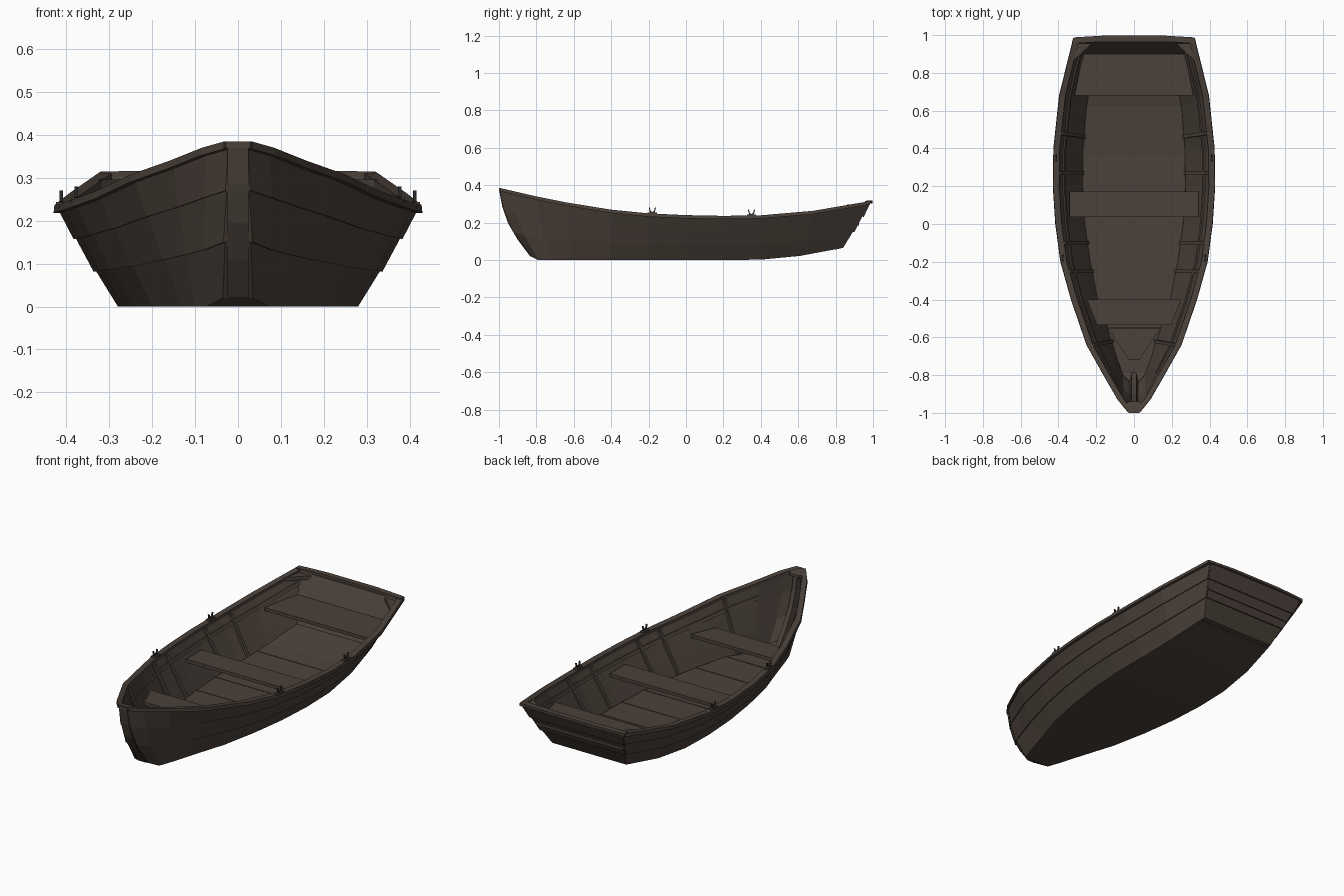
import bpy, bmesh, math
from mathutils import Vector as V

if "Cube" in bpy.data.objects:
    bpy.data.objects.remove(bpy.data.objects["Cube"])

wood = bpy.data.materials.new("dark_wood")
wood.diffuse_color = (0.07, 0.053, 0.042, 1)
wood.use_nodes = True
wood.node_tree.nodes["Principled BSDF"].inputs["Base Color"].default_value = wood.diffuse_color
metal = bpy.data.materials.new("dark_metal")
metal.diffuse_color = (0.03, 0.03, 0.03, 1)
metal.use_nodes = True
metal.node_tree.nodes["Principled BSDF"].inputs["Base Color"].default_value = metal.diffuse_color

# Hull stations: chine point and gunwale point
chine = [V(p) for p in [(.035, -.83, .02), (.075, -.79, 0), (.10, -.72, 0), (.13, -.62, 0),
         (.20, -.40, 0), (.24, -.20, 0), (.268, 0, 0), (.28, .20, 0), (.277, .40, .002),
         (.26, .61, .022), (.225, .84, .065)]]
gun = [V(p) for p in [(.022, -.995, .373), (.075, -.93, .358), (.15, -.80, .328), (.24, -.64, .296),
       (.322, -.40, .257), (.378, -.20, .237), (.405, 0, .228), (.418, .20, .224), (.415, .40, .227),
       (.385, .68, .251), (.31, .985, .303)]]
BULGE = [.035, .025, .01] + [0] * 8
N = len(gun)


def loft(name, rings, mirror=False, mat=wood):
    """Closed solid through a list of equal-sized rings."""
    bm = bmesh.new()
    loops = [[bm.verts.new(p) for p in r] for r in rings]
    n = len(loops[0])
    for a, b in zip(loops, loops[1:]):
        for i in range(n):
            j = (i + 1) % n
            bm.faces.new((a[i], a[j], b[j], b[i]))
    bm.faces.new(loops[0])
    bm.faces.new(loops[-1][::-1])
    bmesh.ops.recalc_face_normals(bm, faces=bm.faces)
    me = bpy.data.meshes.new(name)
    bm.to_mesh(me)
    bm.free()
    me.materials.append(mat)
    ob = bpy.data.objects.new(name, me)
    bpy.context.collection.objects.link(ob)
    if mirror:
        ob.modifiers.new("Mirror", 'MIRROR').use_mirror_merge = False
    return ob


def slab(name, outline, top, thick, mirror=False):
    """Flat board from a plan outline."""
    return loft(name, [[(x, y, z) for x, y in outline] for z in (top - thick, top)], mirror)


def side(i, f):
    p = chine[i].lerp(gun[i], f)
    p.y -= BULGE[i] * math.sin(math.pi * f)
    return p


def inset(p, d):
    return V((max(p.x - d, 0), p.y, p.z))


def at(y, f):
    """Hull side point at any length position."""
    for i in range(N - 1):
        if gun[i].y <= y <= gun[i + 1].y:
            t = (y - gun[i].y) / (gun[i + 1].y - gun[i].y)
            return side(i, f).lerp(side(i + 1, f), t)


# Lapped side planks
cuts = [0, .38, .72, 1]
for k in range(3):
    lap = .004 if k else 0
    rings = []
    for i in range(N):
        lo, hi = side(i, cuts[k]), side(i, cuts[k + 1])
        rings.append([lo + V((lap, 0, -lap)), hi, inset(hi, .018), inset(lo, .018)])
    loft("side_plank_%d" % (k + 1), rings, True)

# Bottom
loft("bottom", [[(-c.x, c.y, c.z), (c.x, c.y, c.z), (c.x - .008, c.y, c.z + .02),
                 (-c.x + .008, c.y, c.z + .02)] for c in chine])

# Transom planks
for k in range(3):
    lo, hi = side(N - 1, cuts[k]), side(N - 1, cuts[k + 1])
    lap = .006 if k else 0
    rings = []
    for s in (-1, 1):
        rings.append([(s * lo.x, lo.y + lap, lo.z - lap), (s * hi.x, hi.y, hi.z),
                      (s * hi.x, hi.y - .025, hi.z), (s * lo.x, lo.y - .025, lo.z)])
    loft("transom_plank_%d" % (k + 1), rings)
loft("transom_cap", [[(x, y - .032, z), (x, y, z), (x, y, z + .014), (x, y - .032, z + .014)]
     for x, y, z in [(-.318, .988, .301), (-.15, .998, .303), (.15, .998, .303), (.318, .988, .301)]])

# Stem post
stem = [side(0, f) for f in (0, .25, .5, .75, 1)]
loft("stem_post", [[(-.025, p.y - .004, p.z), (.025, p.y - .004, p.z),
                    (.012, p.y + .045, p.z), (-.012, p.y + .045, p.z)] for p in stem])

# Gunwale rail and inner stringer
loft("gunwale", [[(g.x + .012, g.y, g.z - .006), (g.x + .01, g.y, g.z + .012),
                  (max(g.x - .022, 0), g.y, g.z + .012), (max(g.x - .022, 0), g.y, g.z - .006)]
                 for g in gun], True)
loft("inner_stringer", [[inset(side(i, f), d) for f, d in
     ((.78, .016), (.84, .016), (.84, .026), (.78, .026))] for i in range(2, N)], True)

# Breasthook and stern knees
loft("breasthook", [[(-x, y, z - .015), (x, y, z - .015), (x, y, z), (-x, y, z)]
     for x, y, z in [(.028, -1, .385), (.05, -.965, .377), (.03, -.94, .37)]])
slab("stern_knee", [(.305, .96), (.215, .96), (.25, .93), (.325, .86)], .296, .02, True)

# Ribs
for y in (-.64, -.25, -.1, .27, .48):
    ring = []
    for f in (.04, .35, .7, .98):
        p = at(y, f)
        ring.append([inset(p, .015) + V((0, -.009, 0)), inset(p, .015) + V((0, .009, 0)),
                     inset(p, .03) + V((0, .009, 0)), inset(p, .03) + V((0, -.009, 0))])
    loft("rib", ring, True)

# Floor boards, laid crosswise
edges = [-.72, -.55, -.36, -.18, 0, .18, .36, .53, .70, .82]
for a, b in zip(edges, edges[1:]):
    ring = []
    for y in (a + .002, b - .002):
        c = at(y, .06)
        x = c.x - .022 if y > -.7 else .03
        z = c.z + .012
        ring.append([(-x, y, z - .008), (x, y, z - .008), (x, y, z), (-x, y, z)])
    loft("floor_board", ring)

# Seats
slab("stern_seat", [(-.315, .68), (.315, .68), (.265, .925), (-.265, .925)], .203, .018)
slab("middle_seat", [(-.342, .037), (.342, .037), (.342, .172), (-.342, .172)], .158, .018)
slab("bow_seat", [(-.195, -.535), (.195, -.535), (.25, -.40), (-.25, -.40)], .18, .018)

# Oarlocks: base plate, stem and two prongs
for y in (-.18, .35):
    g = at(y, 1)
    x, z = g.x - .004, g.z + .01
    slab("oarlock_base", [(x - .012, y - .025), (x + .012, y - .025),
                          (x + .012, y + .025), (x - .012, y + .025)], z + .008, .01, True)
    path = [(-.016, .034), (-.011, .016), (0, .01), (.011, .016), (.016, .034)]
    loft("oarlock", [[(x - .004, y + u * .85, z + v), (x + .004, y + u * .85, z + v),
                      (x + .004, y + u * 1.2, z + v - .007 * (abs(u) < .014)),
                      (x - .004, y + u * 1.2, z + v - .007 * (abs(u) < .014))]
                     for u, v in path], True, metal)
